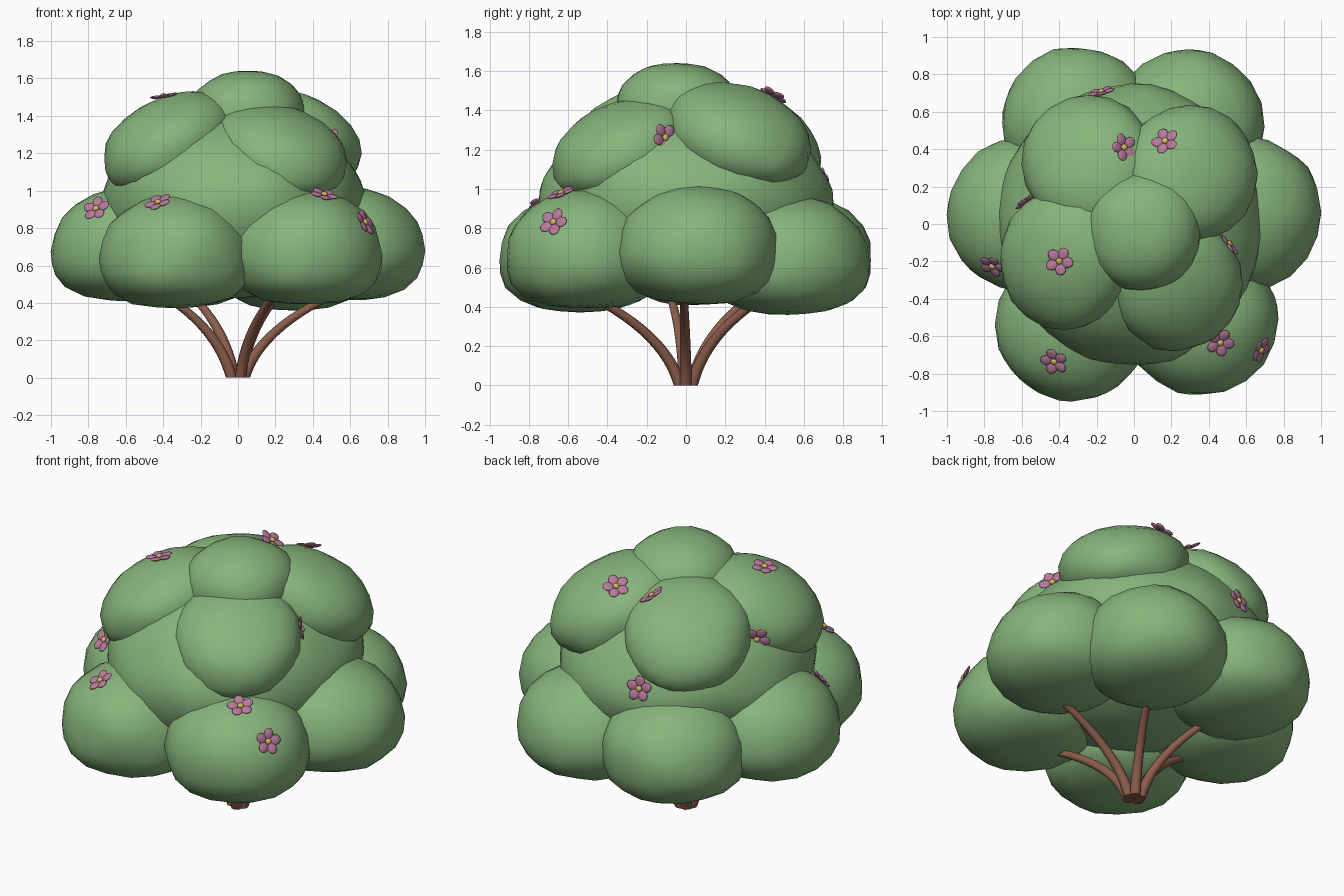
import bpy, bmesh, math
from mathutils import Vector, Matrix, noise
from mathutils.bvhtree import BVHTree

if "Cube" in bpy.data.objects:
    bpy.data.objects.remove(bpy.data.objects["Cube"])


def material(name, rgb):
    m = bpy.data.materials.new(name)
    m.diffuse_color = (*rgb, 1)
    m.use_nodes = True
    m.node_tree.nodes["Principled BSDF"].inputs["Base Color"].default_value = m.diffuse_color
    return m


LEAF = material("leaf_green", (0.24, 0.46, 0.20))
BARK = material("bark_brown", (0.26, 0.11, 0.07))
PETAL = material("petal_pink", (0.48, 0.19, 0.33))
POLLEN = material("pollen_yellow", (0.62, 0.48, 0.11))


def finish(bm, name, mats):
    me = bpy.data.meshes.new(name)
    bm.to_mesh(me)
    bm.free()
    for m in mats:
        me.materials.append(m)
    for p in me.polygons:
        p.use_smooth = True
    ob = bpy.data.objects.new(name, me)
    bpy.context.collection.objects.link(ob)
    return ob


trees = []


# Leafy lobe: round in plan, boxier underneath, slightly lumpy, drooping outward
def lobe(name, centre, radii, down, tilt=0, detail=3, p_up=2.1, p_down=2.6):
    bm = bmesh.new()
    bmesh.ops.create_icosphere(bm, subdivisions=detail, radius=1)
    c = Vector(centre)
    out = Vector((c.x, c.y, 0)).normalized()
    for v in bm.verts:
        d = v.co.normalized()
        power = p_up if d.z > 0 else p_down
        k = (math.hypot(d.x, d.y) ** power + abs(d.z) ** power) ** (-1 / power)
        k *= 1 + 0.04 * noise.noise(d * 2 + c * 7)
        rz = radii[2] if d.z > 0 else down
        q = Vector((d.x * k * radii[0], d.y * k * radii[1], d.z * k * rz))
        q.z -= tilt * q.dot(out)
        v.co = q + c
    trees.append(BVHTree.FromBMesh(bm))
    return finish(bm, name, [LEAF])


lobe("foliage_core", (-0.02, 0, 0.93), (0.70, 0.75, 0.50), 0.50, 0, 4, 2.0, 2.0)

lower = [("right", 0.59, 0.06, 0.68), ("back_right", 0.29, 0.52, 0.625),
         ("back_left", -0.30, 0.54, 0.64), ("left", -0.59, 0.05, 0.675),
         ("front_left", -0.33, -0.54, 0.64), ("front_right", 0.36, -0.51, 0.655)]
for n, x, y, z in lower:
    lobe("lower_foliage_" + n, (x, y, z), (0.41, 0.41, 0.34), 0.265)

upper = [("left", (-0.37, -0.19, 1.265), (0.35, 0.38, 0.24), 0.3),
         ("front_right", (0.22, -0.32, 1.215), (0.36, 0.36, 0.23), 0.3),
         ("back_right", (0.30, 0.27, 1.28), (0.36, 0.37, 0.24), 0.3),
         ("back_left", (-0.24, 0.32, 1.25), (0.36, 0.37, 0.24), 0.3),
         ("top", (0.05, -0.04, 1.42), (0.31, 0.32, 0.225), 0)]
for n, c, r, t in upper:
    lobe("upper_foliage_" + n, c, r, r[2], t, 3, 2.1, 2.3)


# Curved tapering stem: rings swept along a bezier arc
def branch(name, x, y):
    out = Vector((x, y, 0))
    u = out.normalized()
    side = Vector((-u.y, u.x, 0))
    p = [u * 0.035, u * 0.08 + Vector((0, 0, 0.17)),
         out * 0.55 + Vector((0, 0, 0.33)), out * 1.12 + Vector((0, 0, 0.45))]
    bm = bmesh.new()
    rings, steps, n = [], 12, 10
    for i in range(steps + 1):
        t = i / steps
        s = 1 - t
        c = p[0]*s**3 + p[1]*3*s*s*t + p[2]*3*s*t*t + p[3]*t**3
        tan = ((p[1]-p[0])*s*s + (p[2]-p[1])*2*s*t + (p[3]-p[2])*t*t).normalized()
        up = side.cross(tan)
        r = 0.031 - 0.011 * t
        ring = []
        for k in range(n):
            a = 2 * math.pi * k / n
            co = c + (side * math.cos(a) + up * math.sin(a)) * r
            if i == 0:
                co.z = 0
            ring.append(bm.verts.new(co))
        rings.append(ring)
    for a, b in zip(rings, rings[1:]):
        for k in range(n):
            bm.faces.new((a[k], a[(k+1) % n], b[(k+1) % n], b[k]))
    bm.faces.new(rings[0])
    bm.faces.new(rings[-1])
    bmesh.ops.recalc_face_normals(bm, faces=bm.faces)
    ob = finish(bm, name, [BARK])
    for f in ob.data.polygons:
        f.use_smooth = len(f.vertices) == 4


for i, (x, y) in enumerate([(0.47, -0.01), (0.20, 0.36), (-0.23, 0.30),
                            (-0.37, -0.07), (0.18, -0.43)]):
    branch(f"branch_{i + 1}", x, y)


# Flower: five flattened petals and a yellow centre, set on the leaf surface
def flower(name, pos, spin):
    p = Vector(pos)
    d = (p - Vector((0, 0, 0.75))).normalized()
    hits = [t.ray_cast(p + d * 0.6, -d) for t in trees]
    loc, nor = min((h for h in hits if h[0]), key=lambda h: h[3])[:2]
    bm = bmesh.new()
    for k in range(5):
        m = (Matrix.Rotation(2 * math.pi * k / 5, 4, 'Z')
             @ Matrix.Translation((0.044, 0, 0.004))
             @ Matrix.Rotation(-0.12, 4, 'Y')
             @ Matrix.Diagonal((0.033, 0.029, 0.009, 1)))
        bmesh.ops.create_uvsphere(bm, u_segments=12, v_segments=8, radius=1, matrix=m)
    petals = set(bm.faces)
    bmesh.ops.create_uvsphere(bm, u_segments=12, v_segments=8, radius=1,
                              matrix=Matrix.Translation((0, 0, 0.008))
                              @ Matrix.Diagonal((0.018, 0.018, 0.012, 1)))
    for f in bm.faces:
        f.material_index = 0 if f in petals else 1
    rot = nor.to_track_quat('Z', 'Y').to_matrix().to_4x4()
    bm.transform(Matrix.Translation(loc + nor * 0.006) @ rot
                 @ Matrix.Rotation(spin, 4, 'Z'))
    finish(bm, name, [PETAL, POLLEN])


spots = [(-0.06, 0.42, 1.48), (0.17, 0.44, 1.47), (-0.40, -0.20, 1.50),
         (0.54, -0.12, 1.30), (-0.17, 0.69, 1.03), (-0.63, 0.13, 1.28),
         (-0.76, -0.22, 0.90), (-0.40, -0.69, 0.92), (0.48, -0.66, 0.98),
         (0.69, -0.69, 0.83)]
for i, s in enumerate(spots):
    flower(f"flower_{i + 1}", s, i * 0.7)
